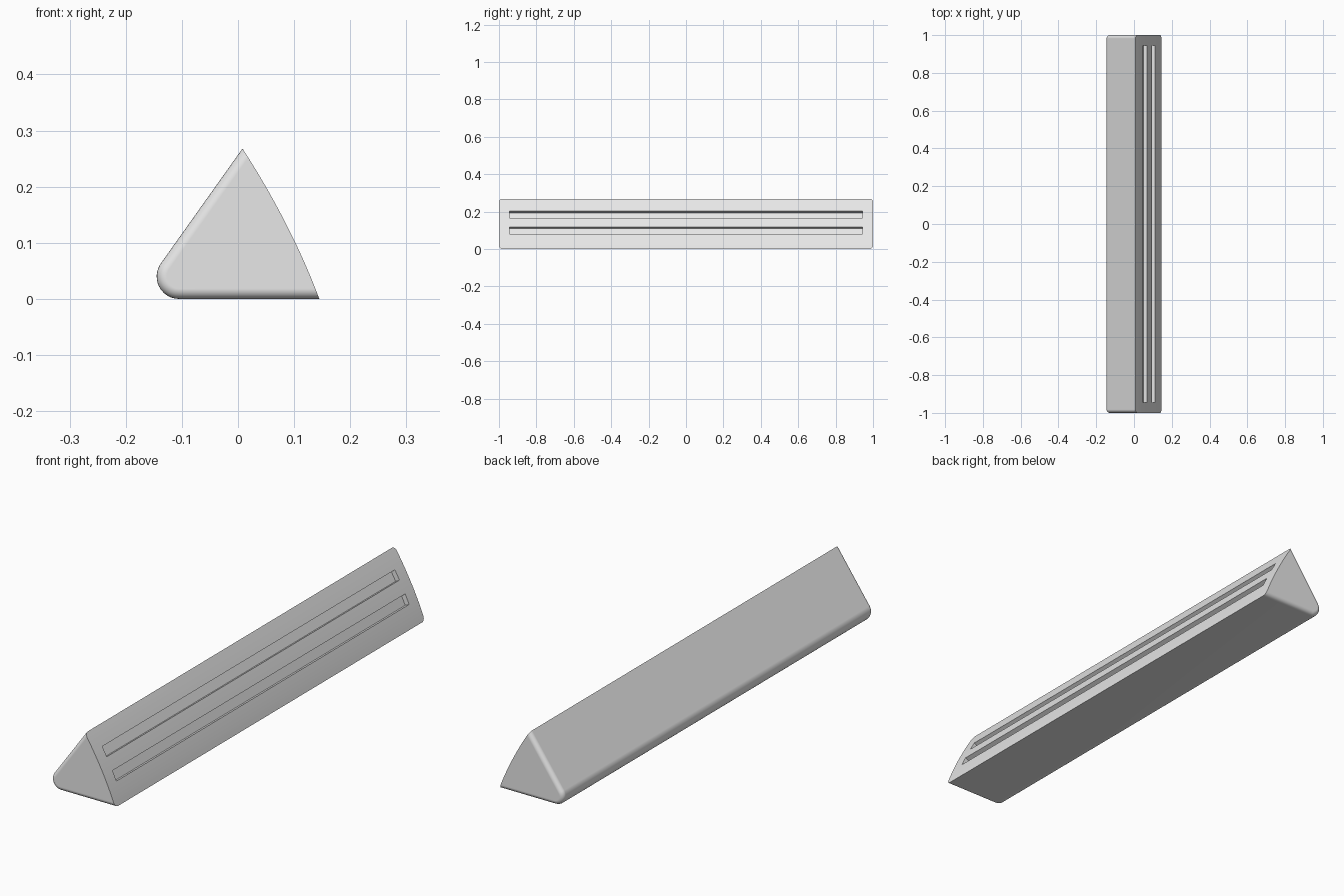
import bpy, bmesh
from math import cos, sin, radians, atan2
from mathutils import Vector, Matrix

cube = bpy.data.objects.get("Cube")
if cube:
    bpy.data.objects.remove(cube, do_unlink=True)

HALF = 1.0
TOP = Vector((0.008, 0.268))
TOE = Vector((0.145, 0.0))
RADIUS = 0.04
STEPS = 12

grey = bpy.data.materials.new("light grey")
grey.use_nodes = True
grey.diffuse_color = (0.8, 0.8, 0.8, 1)
grey.node_tree.nodes["Principled BSDF"].inputs["Base Color"].default_value = (0.8, 0.8, 0.8, 1)


def face_point(t):
    """Point on the gently bowed face, from its top edge to its toe."""
    p = TOP.lerp(TOE, t)
    p.x += 0.036 * t * (1 - t)
    return p


def add_object(name, bm):
    mesh = bpy.data.meshes.new(name)
    bm.to_mesh(mesh)
    bm.free()
    obj = bpy.data.objects.new(name, mesh)
    bpy.context.collection.objects.link(obj)
    mesh.materials.append(grey)
    return obj


# Cross-section: bowed face, then the rounded rear corner
profile = [face_point(i / STEPS) for i in range(STEPS + 1)]
for i in range(STEPS + 1):
    a = radians(270 - 125 * i / STEPS)
    profile.append(Vector((-0.145 + RADIUS + RADIUS * cos(a), RADIUS + RADIUS * sin(a))))

# Long bar with end caps
bm = bmesh.new()
rings = [[bm.verts.new((p.x, y, p.y)) for p in profile] for y in (-HALF, HALF)]
count = len(profile)
for ring in rings:
    bm.faces.new(ring)
for i in range(count):
    j = (i + 1) % count
    bm.faces.new((rings[0][i], rings[0][j], rings[1][j], rings[1][i]))
bmesh.ops.recalc_face_normals(bm, faces=bm.faces)

# Soften the end edges, except along the bowed face
soft = [bm.edges.get((ring[i], ring[(i + 1) % count]))
        for ring in rings for i in range(STEPS, count)]
bmesh.ops.bevel(bm, geom=soft, offset=0.018, segments=5, profile=0.5,
                affect='EDGES', clamp_overlap=False)
bar = add_object("bar_body", bm)


def cut_groove(t, width):
    """Cut a long slot square to the bowed face."""
    p = face_point(t)
    along = face_point(t + 0.05) - face_point(t - 0.05)
    tilt = atan2(along.x, -along.y)
    depth = 0.02
    outward = 0.06
    bm = bmesh.new()
    bmesh.ops.create_cube(bm, size=1)
    bmesh.ops.transform(bm, verts=bm.verts, matrix=(
        Matrix.Translation((p.x, 0, p.y)) @ Matrix.Rotation(-tilt, 4, 'Y')
        @ Matrix.Translation(((outward - depth) / 2, 0, 0))
        @ Matrix.Diagonal((outward + depth, 1.89, width, 1))))
    cutter = add_object("groove_cutter", bm)
    cutter.hide_render = True
    mod = bar.modifiers.new("groove", 'BOOLEAN')
    mod.operation = 'DIFFERENCE'
    mod.solver = 'EXACT'
    mod.object = cutter
    bpy.ops.object.modifier_apply(modifier=mod.name)
    bpy.data.objects.remove(cutter, do_unlink=True)


bpy.ops.object.select_all(action='DESELECT')
bar.select_set(True)
bpy.context.view_layer.objects.active = bar
for t in (0.31, 0.635):
    cut_groove(t, 0.042)

# Smooth curves with crisp edges
bpy.ops.object.shade_smooth_by_angle(angle=radians(30))
normals = bar.modifiers.new("normals", 'WEIGHTED_NORMAL')
normals.keep_sharp = True
